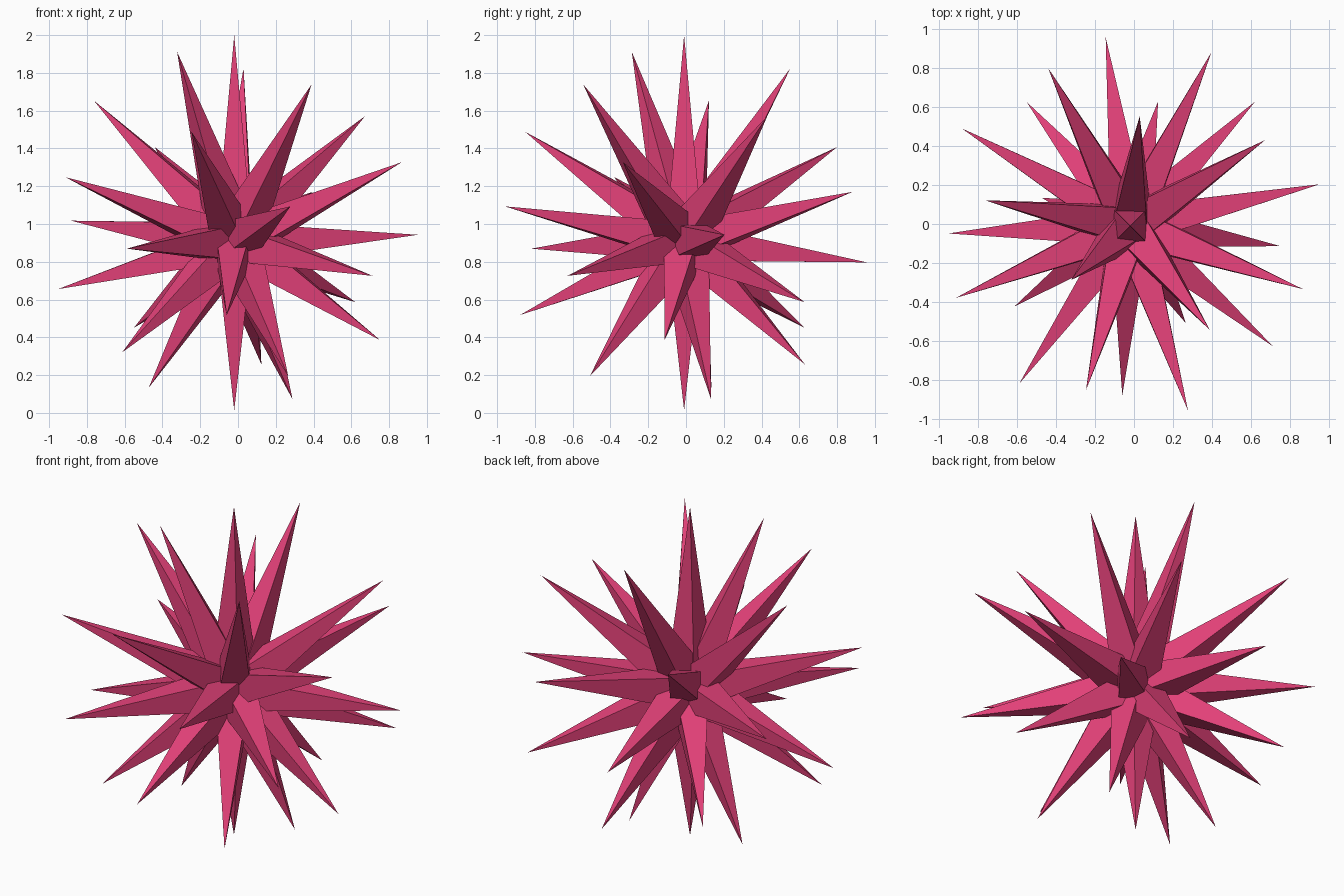
import bpy, bmesh, math
from mathutils import Matrix, Vector

old = bpy.data.objects.get("Cube")
if old:
    bpy.data.objects.remove(old, do_unlink=True)

# One flat colour
pink = bpy.data.materials.new("raspberry_pink")
pink.use_nodes = True
pink.diffuse_color = (0.76, 0.052, 0.188, 1)
bsdf = next(n for n in pink.node_tree.nodes if n.type == 'BSDF_PRINCIPLED')
bsdf.inputs["Base Color"].default_value = pink.diffuse_color

COUNT = 28
CENTRE = Vector((-0.02, -0.01, 0.906))
HALF_WIDTH = 0.1
GOLDEN_ANGLE = math.pi * (3 - math.sqrt(5))


def spike(name, azimuth, polar, length):
    """Square pyramid from the centre outwards, two sides kept upright."""
    bm = bmesh.new()
    bmesh.ops.create_cone(bm, cap_ends=True, segments=4,
                          radius1=HALF_WIDTH * math.sqrt(2), radius2=0, depth=length)
    bmesh.ops.remove_doubles(bm, verts=bm.verts, dist=1e-5)
    # Put the flats on the axes whichever way the cone starts
    corner = max(bm.verts, key=lambda v: v.co.xy.length).co
    square = Matrix.Rotation(math.pi / 4 - math.atan2(corner.y, corner.x), 4, 'Z')
    aim = Matrix.Rotation(azimuth, 4, 'Z') @ Matrix.Rotation(polar, 4, 'Y')
    lift = Matrix.Translation((0, 0, length / 2))
    bm.transform(Matrix.Translation(CENTRE) @ aim @ lift @ square)
    bmesh.ops.recalc_face_normals(bm, faces=bm.faces)
    mesh = bpy.data.meshes.new(name)
    bm.to_mesh(mesh)
    bm.free()
    mesh.materials.append(pink)
    bpy.context.collection.objects.link(bpy.data.objects.new(name, mesh))


# Spikes on a golden-angle spiral, longest at the top
for i in range(COUNT):
    height = 1 - 2 * i / (COUNT - 1)
    at_pole = i in (0, COUNT - 1)
    azimuth = 0 if at_pole else -i * GOLDEN_ANGLE
    spike(f"spike_{i + 1}", azimuth, math.acos(max(-1, min(1, height))), 0.993 + 0.1 * height)
